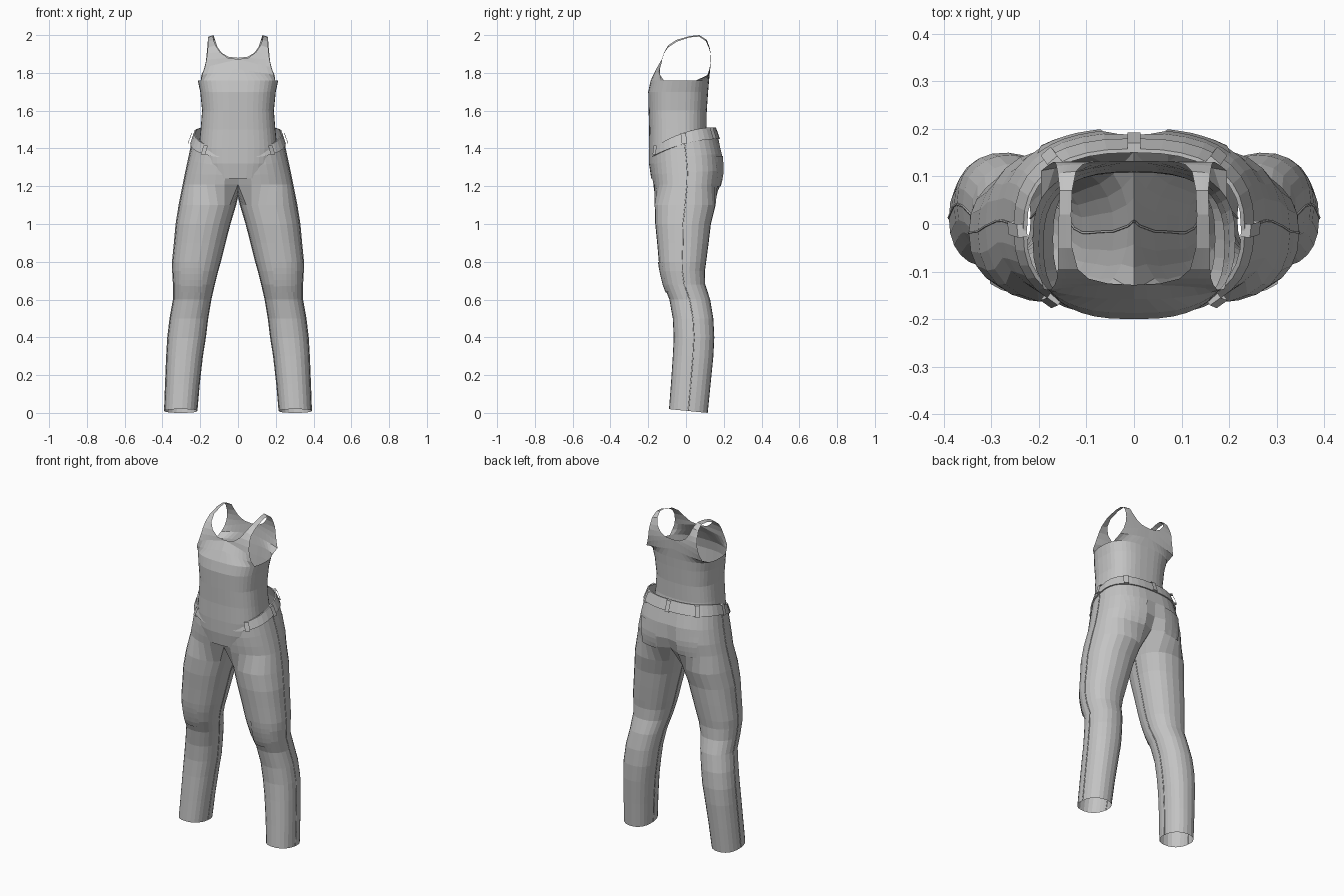
import bpy, bmesh, math
from mathutils import Vector

old = bpy.data.objects.get("Cube")
if old:
    bpy.data.objects.remove(old)

GREY = (0.55, 0.55, 0.55, 1)
cloth = bpy.data.materials.new("grey_cloth")
cloth.diffuse_color = GREY
cloth.use_nodes = True
bsdf = cloth.node_tree.nodes["Principled BSDF"]
bsdf.inputs["Base Color"].default_value = GREY
bsdf.inputs["Roughness"].default_value = 0.8


def spow(v, p):
    return math.copysign(abs(v) ** p, v)


def arc(x0, hw, yf, yb, start, end, n, power=0.8):
    """Rounded-box arc in plan; angle 0 is the front, 90 the outer side."""
    pts = []
    for i in range(n + 1):
        a = math.radians(start + (end - start) * i / n)
        pts.append(Vector((x0 + hw * spow(math.sin(a), power),
                           (yf + yb) / 2 - (yb - yf) / 2 * spow(math.cos(a), power), 0)))
    return pts


def loft(bm, rows, closed=False):
    grid = [[bm.verts.new(p) for p in row] for row in rows]
    n = len(rows[0])
    for a, b in zip(grid, grid[1:]):
        for i in range(n if closed else n - 1):
            j = (i + 1) % n
            bm.faces.new((a[i], a[j], b[j], b[i]))


def finish(bm, name, mirror=True):
    bmesh.ops.remove_doubles(bm, verts=bm.verts, dist=0.0005)
    bmesh.ops.recalc_face_normals(bm, faces=bm.faces)
    mesh = bpy.data.meshes.new(name)
    bm.to_mesh(mesh)
    bm.free()
    mesh.materials.append(cloth)
    ob = bpy.data.objects.new(name, mesh)
    bpy.context.collection.objects.link(ob)
    if mirror:
        ob.modifiers.new("mirror", 'MIRROR').merge_threshold = 0.002
    return ob


# Tank top: body rings (z, half width, front y, back y)
body = [(1.76, .213, -.187, .122), (1.7, .2, -.2, .117), (1.6, .19, -.198, .11),
        (1.5, .198, -.195, .108), (1.4, .208, -.197, .12), (1.32, .2, -.196, .13),
        (1.24, .17, -.184, .12)]
rows = []
for z, hw, yf, yb in body:
    row = arc(0, hw, yf, yb, 0, 180, 20, 0.75)
    for p in row:
        p.z = z
    rows.append(row)
bm = bmesh.new()
loft(bm, rows)

# Neckline edge and armhole edge, front over the shoulder to the back
COLS = 7
neck = [(0, -.158, 1.82), (0, -.128, 1.872), (.055, -.125, 1.88), (.095, -.115, 1.91),
        (.118, -.095, 1.945), (.13, -.05, 1.975), (.132, .02, 1.995), (.13, .07, 2.0),
        (.122, .11, 1.975), (.108, .125, 1.935), (.085, .13, 1.905), (.05, .132, 1.885),
        (0, .132, 1.88), (0, .128, 1.82)]
arm = [(.19, -.137, 1.79), (.175, -.138, 1.83), (.167, -.128, 1.87), (.162, -.115, 1.905),
       (.16, -.095, 1.935), (.16, -.05, 1.965), (.158, .02, 1.988), (.156, .07, 1.992),
       (.16, .105, 1.968), (.163, .122, 1.93), (.166, .13, 1.9), (.17, .13, 1.86),
       (.18, .124, 1.82), (.195, .112, 1.785)]
panel = [rows[0][:COLS + 1]]
for a, b in zip(neck, arm):
    a, b = Vector(a), Vector(b)
    line = []
    for i in range(COLS + 1):
        t = i / COLS
        p = a.lerp(b, t)
        p.y = a.y + (b.y - a.y) * t ** 2.5
        line.append(p)
    panel.append(line)
panel.append(rows[0][::-1][:COLS + 1])
loft(bm, panel)
finish(bm, "tank_top")

# Trousers: hip rows (front z, back z, half width, front y, back y, cleft depth)
hips = [(1.395, 1.512, .225, -.178, .15, 0), (1.35, 1.45, .245, -.187, .172, 0),
        (1.31, 1.37, .26, -.188, .192, .004), (1.26, 1.28, .277, -.183, .198, .015),
        (1.21, 1.21, .29, -.175, .187, .035)]
OUT, INN = 18, 6


def hip_row(zf, zb, hw, yf, yb, cleft, grow=0):
    row = arc(0, hw + grow, yf - grow, yb + grow, 0, 180, OUT)
    for p in row:
        t = (yb + grow - p.y) / (yb - yf + 2 * grow)
        p.z = zb + (zf - zb) * t * t
    row[-1].y -= cleft
    row[0].y += cleft
    return row


hip_rows = [hip_row(*h) for h in hips]
bm = bmesh.new()
loft(bm, hip_rows)

# Crotch arc closes the last hip row into the top of a leg
front, back = hip_rows[-1][0], hip_rows[-1][-1]
crotch = []
for i in range(1, INN):
    p = back.lerp(front, i / INN)
    p.z -= 0.06 * math.sin(math.pi * i / INN)
    crotch.append(p)
leg_rows = [hip_rows[-1] + crotch]

# Leg rows (z, inner x, outer x, front y, back y)
legs = [(1.1, .012, .312, -.166, .157), (1.0, .042, .328, -.163, .132),
        (.9, .068, .337, -.153, .12), (.8, .093, .347, -.144, .107),
        (.75, .107, .346, -.137, .1), (.68, .125, .342, -.12, .102),
        (.6, .143, .342, -.088, .128), (.5, .16, .36, -.07, .145),
        (.4, .172, .372, -.065, .15), (.3, .188, .378, -.07, .145),
        (.15, .205, .384, -.08, .13), (.0, .217, .389, -.09, .115)]
for z, xi, xo, yf, yb in legs:
    args = ((xi + xo) / 2, (xo - xi) / 2, yf, yb)
    row = arc(*args, -50, 230, OUT, 0.88) + arc(*args, 230, 310, INN, 0.88)[1:-1]
    for p in row:
        p.z = z + 0.02 * (yb - p.y) / (yb - yf) * (z < 0.1)
    leg_rows.append(row)
loft(bm, leg_rows, closed=True)
trousers = finish(bm, "trousers")

# Raised waistband with a folded top edge
bm = bmesh.new()
loft(bm, [hip_rows[0], hip_row(*hips[0], 0.008), hip_row(*hips[1], 0.008), hip_rows[1]])
finish(bm, "waistband")


# Seams: slim raised cords down the outer and inner leg
def cord(name, pts, radius=0.003):
    for side in (1, -1):
        cu = bpy.data.curves.new(name, 'CURVE')
        cu.dimensions = '3D'
        cu.bevel_depth = radius
        cu.bevel_resolution = 0
        sp = cu.splines.new('POLY')
        sp.points.add(len(pts) - 1)
        for q, p in zip(sp.points, pts):
            q.co = (p.x * side, p.y, p.z, 1)
        cu.materials.append(cloth)
        ob = bpy.data.objects.new(name + ("_left" if side > 0 else "_right"), cu)
        bpy.context.collection.objects.link(ob)


cord("outer_seam", [r[OUT // 2] for r in hip_rows[1:] + leg_rows[1:]])
cord("inner_seam", [r[OUT + INN // 2] for r in leg_rows])


# Belt loops standing off the waistband
def belt_loop(name, index, mirror=True):
    top, low = hip_row(*hips[0], 0.012)[index], hip_row(*hips[1], 0.012)[index]
    out = Vector((top.x, top.y * 1.5, 0)).normalized()
    side = Vector((-out.y, out.x, 0)) * 0.014
    bm = bmesh.new()
    spine = [top - out * 0.012, top + out * 0.008, low + out * 0.008, low - out * 0.012]
    loft(bm, [[p - side, p + side] for p in spine])
    finish(bm, name, mirror)


belt_loop("side_belt_loop", OUT // 2)
belt_loop("rear_belt_loop", OUT - 4)
belt_loop("front_belt_loop", 4)
belt_loop("centre_belt_loop", OUT, False)


# Patches laid on the cloth: plan outline is a tapered grid
def patch(name, x0, x1, z0, z1, y, taper=0.0):
    bm = bmesh.new()
    n = 5
    rows = []
    for j in range(n + 1):
        t = j / n
        inset = taper * (1 - t)
        rows.append([Vector((x0 + inset + (x1 - x0 - 2 * inset) * i / n, y,
                             z0 + (z1 - z0) * t)) for i in range(n + 1)])
    loft(bm, rows)
    ob = finish(bm, name, False)
    wrap = ob.modifiers.new("lay_on_cloth", 'SHRINKWRAP')
    wrap.target = trousers
    wrap.wrap_method = 'PROJECT'
    wrap.use_project_y = True
    wrap.use_positive_direction = y < 0
    wrap.use_negative_direction = y > 0
    wrap.wrap_mode = 'ABOVE_SURFACE'
    wrap.offset = 0.005
    ob.modifiers.new("mirror", 'MIRROR')


patch("rear_pocket", .065, .2, 1.2, 1.36, .4, .015)
patch("knee_patch", .19, .3, .64, .8, -.4)
